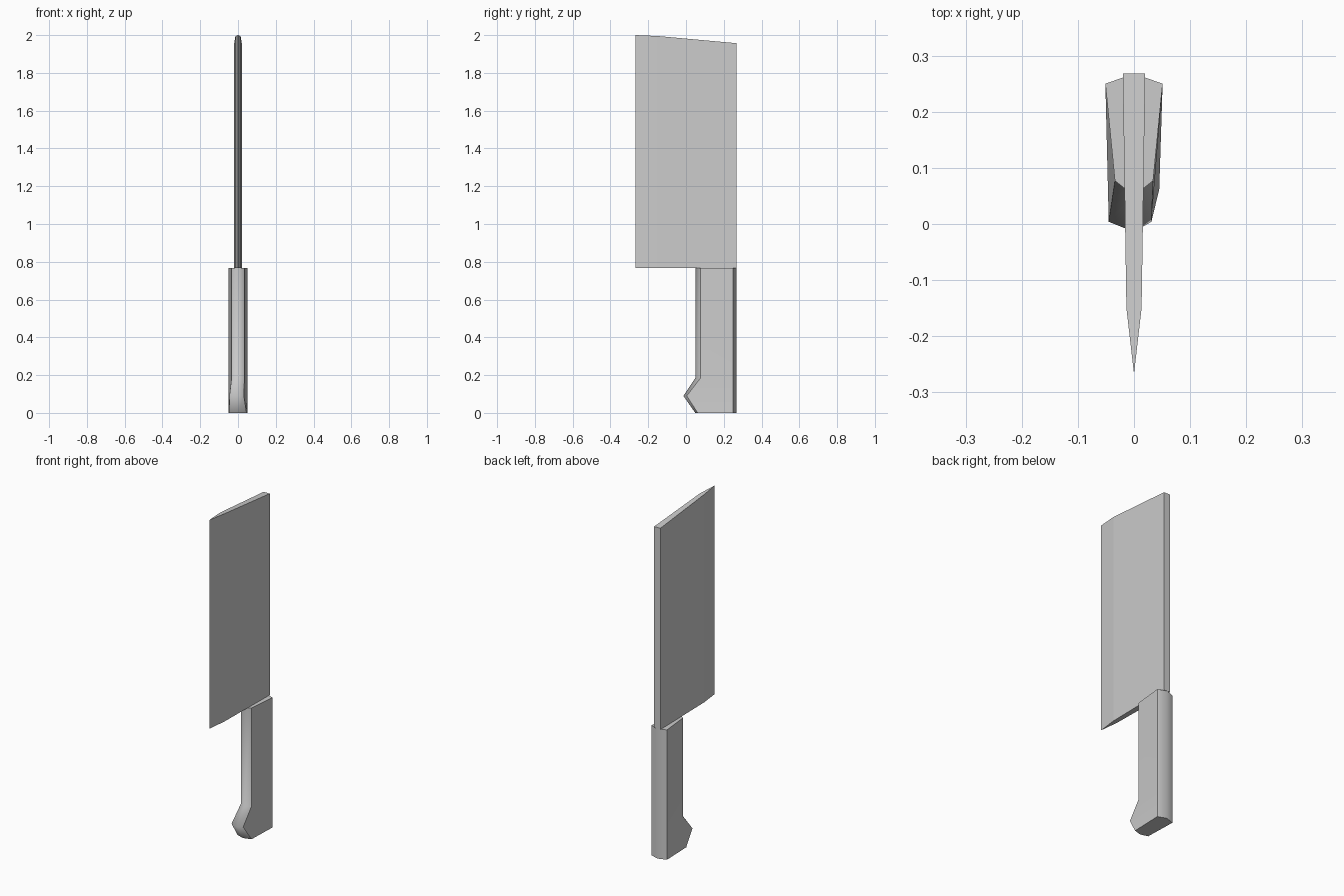
import bpy, bmesh

if "Cube" in bpy.data.objects:
    bpy.data.objects.remove(bpy.data.objects["Cube"])


def loft(name, rings, sharp_columns=None):
    """Skin a stack of equal-length rings and cap both ends."""
    bm = bmesh.new()
    loops = [[bm.verts.new(p) for p in ring] for ring in rings]
    n = len(loops[0])
    for low, high in zip(loops, loops[1:]):
        for i in range(n):
            j = (i + 1) % n
            face = bm.faces.new((low[i], low[j], high[j], high[i]))
            face.smooth = sharp_columns is not None
    bm.faces.new(loops[0][::-1])
    bm.faces.new(loops[-1])
    if sharp_columns is not None:
        # sharp end rims and lengthwise corners
        rims = set(loops[0]), set(loops[-1])
        columns = [{loop[c] for loop in loops} for c in sharp_columns]
        for e in bm.edges:
            if any(set(e.verts) <= group for group in (*rims, *columns)):
                e.smooth = False
    bmesh.ops.recalc_face_normals(bm, faces=bm.faces)
    mesh = bpy.data.meshes.new(name)
    bm.to_mesh(mesh)
    bm.free()
    obj = bpy.data.objects.new(name, mesh)
    bpy.context.collection.objects.link(obj)
    return obj


# Blade: wedge section with a thick spine and a sloping end
section = [(0.02, 0.268, 1.957), (0.0135, -0.15, 1.995), (0, -0.267, 2.0),
           (-0.0135, -0.15, 1.995), (-0.02, 0.268, 1.957)]
loft("blade", [[(x, y, 0.767) for x, y, _ in section], section])

# Handle: rounded front and back, hooked butt
# each row: z, front corner y, front centre y, left half width, right half width
rows = [(0.0, 0.062, 0.049, 0.045, 0.045),
        (0.09, 0.004, -0.014, 0.045, 0.031),
        (0.185, 0.077, 0.05, 0.034, 0.034),
        (0.767, 0.077, 0.05, 0.034, 0.034)]
rings = [[(-left, corner, z), (0, centre, z), (right, corner, z),
          (0.051, 0.25, z), (0, 0.268, z), (-0.051, 0.25, z)]
         for z, corner, centre, left, right in rows]
loft("handle", rings, sharp_columns=(0, 2, 3, 5))
